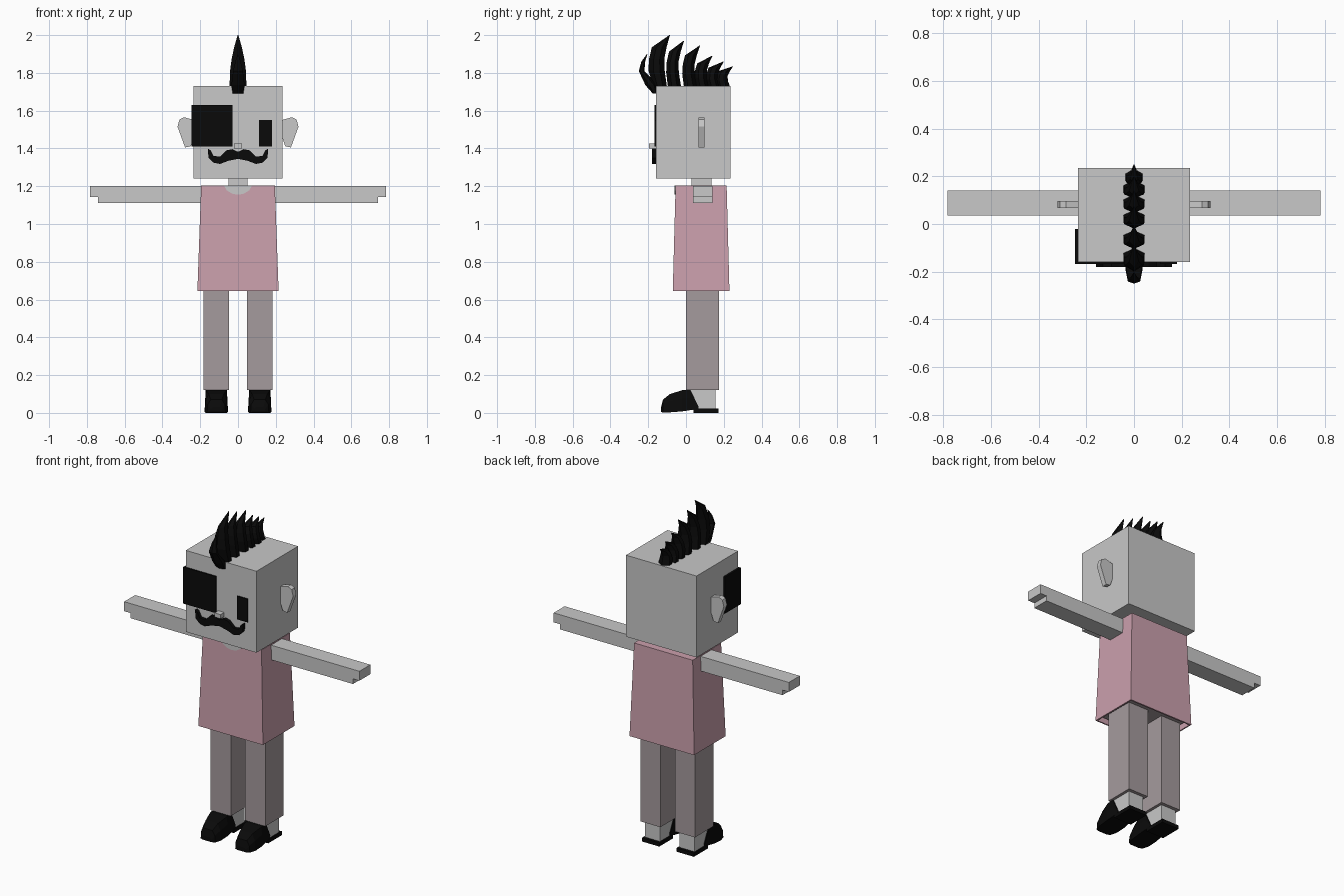
import bpy
import bmesh

if "Cube" in bpy.data.objects:
    bpy.data.objects.remove(bpy.data.objects["Cube"], do_unlink=True)


def material(name, r, g, b):
    m = bpy.data.materials.new(name)
    m.use_nodes = True
    m.diffuse_color = (r, g, b, 1)
    bsdf = m.node_tree.nodes["Principled BSDF"]
    bsdf.inputs["Base Color"].default_value = (r, g, b, 1)
    bsdf.inputs["Roughness"].default_value = 0.9
    return m


SKIN = material("light grey skin", 0.58, 0.58, 0.58)
PINK = material("pink shirt", 0.6, 0.352, 0.418)
MAUVE = material("mauve trousers", 0.376, 0.328, 0.337)
BLACK = material("black", 0.003, 0.003, 0.003)


def loft(name, rings, mat, caps=True):
    """Join equal-length rings of points into a flat-shaded solid."""
    bm = bmesh.new()
    loops = [[bm.verts.new(p) for p in ring] for ring in rings]
    for a, b in zip(loops, loops[1:]):
        for i in range(len(a)):
            j = (i + 1) % len(a)
            bm.faces.new((a[i], a[j], b[j], b[i]))
    if caps:
        bm.faces.new(loops[0])
        bm.faces.new(loops[-1])
    bmesh.ops.recalc_face_normals(bm, faces=bm.faces)
    mesh = bpy.data.meshes.new(name)
    bm.to_mesh(mesh)
    bm.free()
    mesh.materials.append(mat)
    obj = bpy.data.objects.new(name, mesh)
    bpy.context.collection.objects.link(obj)
    return obj


def rect(x0, x1, y0, y1, z):
    return [(x0, y0, z), (x1, y0, z), (x1, y1, z), (x0, y1, z)]


def box(name, x, y, z, mat):
    return loft(name, [rect(*x, *y, z[0]), rect(*x, *y, z[1])], mat)


def plate(name, outline, y0, y1, mat):
    """Extrude an x-z outline along y."""
    return loft(name, [[(x, y, z) for x, z in outline] for y in (y0, y1)], mat)


# Head, neck and nose
box("head", (-0.235, 0.235), (-0.16, 0.235), (1.24, 1.73), SKIN)
box("neck", (-0.05, 0.05), (0.03, 0.135), (1.18, 1.25), SKIN)
box("nose", (-0.02, 0.02), (-0.195, -0.155), (1.4, 1.425), SKIN)

# Eyes: a large patch wrapping the right corner and a small left eye
box("eye_patch", (-0.247, -0.03), (-0.168, -0.02), (1.41, 1.63), BLACK)
box("left_eye", (0.11, 0.18), (-0.167, -0.158), (1.41, 1.55), BLACK)

# Moustache
half = [(0, 1.382), (0.03, 1.396), (0.06, 1.39), (0.095, 1.357), (0.13, 1.36),
        (0.145, 1.39), (0.16, 1.4), (0.156, 1.35), (0.13, 1.325),
        (0.095, 1.318), (0.05, 1.335), (0, 1.345)]
plate("moustache", half + [(-x, z) for x, z in half[-2:0:-1]], -0.18, -0.155, BLACK)

# Shirt, open below, with the trousers' hips inside
shirt = loft("shirt", [rect(-0.215, 0.215, -0.07, 0.23, 0.645),
                       rect(-0.195, 0.195, -0.055, 0.215, 1.205)], PINK, caps=False)
bm = bmesh.new()
bm.from_mesh(shirt.data)
bmesh.ops.holes_fill(bm, edges=[e for e in bm.edges if all(v.co.z > 1 for v in e.verts)])
bmesh.ops.recalc_face_normals(bm, faces=bm.faces)
bm.to_mesh(shirt.data)
bm.free()
solid = shirt.modifiers.new("thickness", "SOLIDIFY")
solid.thickness = 0.012
solid.offset = -1
box("hips", (-0.19, 0.19), (-0.045, 0.205), (0.665, 0.75), MAUVE)
plate("collar", [(-0.075, 1.205), (-0.06, 1.178), (-0.03, 1.16), (0, 1.155),
                 (0.03, 1.16), (0.06, 1.178), (0.075, 1.205)], -0.06, -0.05, SKIN)

ear = [(0.23, 1.55), (0.285, 1.565), (0.31, 1.553), (0.32, 1.515),
       (0.28, 1.405), (0.25, 1.412), (0.23, 1.47)]
arm = [(0.19, 1.112), (0.74, 1.112), (0.74, 1.143), (0.783, 1.143),
       (0.783, 1.2), (0.19, 1.2)]
# Shoe sections: y, underside, top, half width below, half width above
shoe = [(-0.132, 0.004, 0.03, 0.03, 0.02), (-0.122, 0.003, 0.07, 0.048, 0.03),
        (-0.085, 0.003, 0.1, 0.06, 0.04), (-0.02, 0.008, 0.12, 0.062, 0.054),
        (0.025, 0.015, 0.12, 0.058, 0.056), (0.065, 0.022, 0.035, 0.055, 0.055)]

# Paired parts
for side, s in (("left", 1), ("right", -1)):
    plate(side + "_ear", [(s * x, z) for x, z in ear], 0.067, 0.097, SKIN)
    plate(side + "_arm", [(s * x, z) for x, z in arm], 0.036, 0.14, SKIN)
    c = s * 0.115
    box(side + "_leg", (c - 0.067, c + 0.067), (0, 0.175), (0.12, 0.7), MAUVE)
    box(side + "_ankle", (c - 0.05, c + 0.05), (0.02, 0.155), (0.015, 0.13), SKIN)
    box(side + "_heel_sole", (c - 0.058, c + 0.058), (0.04, 0.172), (0, 0.022), BLACK)
    rings = []
    for y, lo, hi, wide, top in shoe:
        mid = lo + 0.6 * (hi - lo)
        rings.append([(c - wide, y, lo), (c + wide, y, lo), (c + wide * 0.95, y, mid),
                      (c + top, y, hi), (c - top, y, hi), (c - wide * 0.95, y, mid)])
    loft(side + "_shoe", rings, BLACK)


def spike(name, sections):
    """Loft a lock of hair from (front y, back y, z, half width) sections."""
    rings = []
    for f, b, z, w in sections:
        d = (b - f) * 0.3
        rings.append([(0, f, z), (w, f + d, z), (w, b - d, z),
                      (0, b, z), (-w, b - d, z), (-w, f + d, z)])
    loft(name, rings, BLACK)


# Swept-back crest of hair
tips = [(-0.085, 2.0), (-0.01, 1.97), (0.075, 1.945), (0.14, 1.89), (0.2, 1.86), (0.25, 1.835)]
for i, (y, z) in enumerate(tips):
    k = 1 if i else 1.2
    h = z - 1.72
    w = 0.045 if i < 5 else 0.036
    spike(f"hair_spike_{i + 1}", [
        (y - 0.085, y - 0.015, 1.72, w),
        (y - 0.095 * k, y - 0.028, 1.72 + h * 0.33, w * 0.93),
        (y - 0.092 * k, y - 0.03, 1.72 + h * 0.55, w * 0.75),
        (y - 0.08 * k, y - 0.018, 1.72 + h * 0.77, w * 0.45),
        (y - 0.003, y, z, 0.002)])
spike("hair_front_lock", [
    (-0.175, -0.15, 1.69, 0.028), (-0.215, -0.15, 1.735, 0.035),
    (-0.25, -0.22, 1.81, 0.026), (-0.236, -0.216, 1.86, 0.014),
    (-0.207, -0.204, 1.9, 0.002)])
